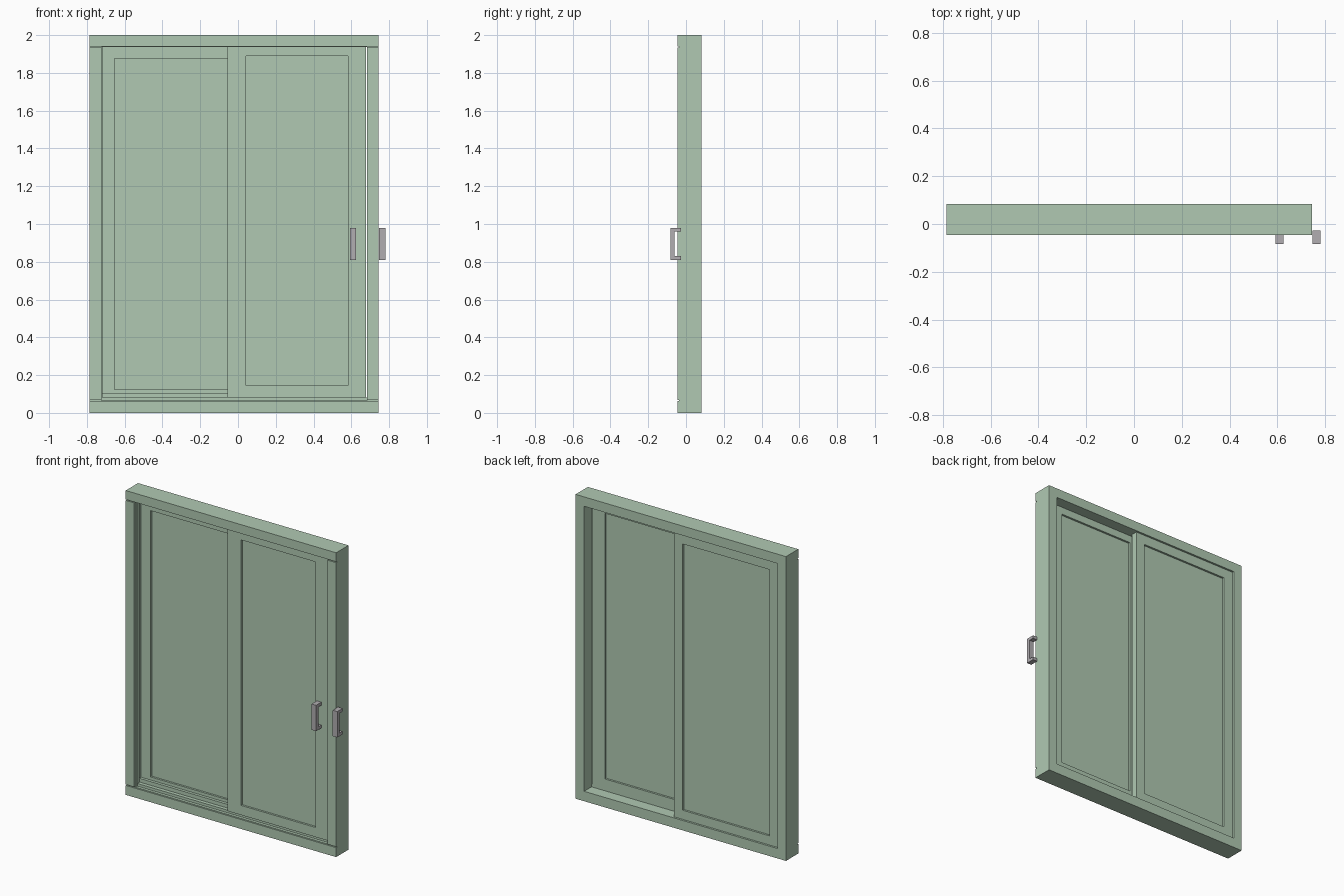
import bpy, bmesh

if "Cube" in bpy.data.objects:
    bpy.data.objects.remove(bpy.data.objects["Cube"])


def material(name, rgb):
    m = bpy.data.materials.new(name)
    m.diffuse_color = (*rgb, 1)
    m.use_nodes = True
    m.node_tree.nodes["Principled BSDF"].inputs["Base Color"].default_value = m.diffuse_color
    return m


GREEN = material("pale green", (0.434, 0.584, 0.448))
GREY = material("handle grey", (0.44, 0.42, 0.44))


def boxes(name, parts, mat):
    """One object from boxes given as (x0, x1, y0, y1, z0, z1)."""
    bm = bmesh.new()
    for x0, x1, y0, y1, z0, z1 in parts:
        r = bmesh.ops.create_cube(bm, size=1)
        for v in r["verts"]:
            v.co.x = x1 if v.co.x > 0 else x0
            v.co.y = y1 if v.co.y > 0 else y0
            v.co.z = z1 if v.co.z > 0 else z0
    me = bpy.data.meshes.new(name)
    bm.to_mesh(me)
    bm.free()
    me.materials.append(mat)
    ob = bpy.data.objects.new(name, me)
    bpy.context.collection.objects.link(ob)
    return ob


# Outer frame: structural ring behind, front trim pieces with narrow grooves
L, R, F, B = -0.785, 0.745, -0.045, 0.083
IL, IR, S, H = -0.723, 0.683, 0.065, 1.938
G, D = 0.006, 0.008        # groove width and depth
boxes("header", [(L, R, F + D, B, H, 2), (L, R, F, F + D, H + G / 2, 2)], GREEN)
boxes("sill", [(L, R, F + D, B, 0, S), (L, R, F, F + D, 0, S - G / 2)], GREEN)
for name, x0, x1 in (("left_jamb", L, IL), ("right_jamb", IR, R)):
    boxes(name, [(x0, x1, F + D, B, S, H),
                 (x0, x1, F, F + D, S + G / 2, H - G / 2)], GREEN)

# Stepped sill tracks and the slim stop beside the fixed panel
boxes("front_track", [(IL, IR, -0.018, 0.006, S, 0.082)], GREEN)
boxes("rear_track", [(IL, -0.04, 0.008, 0.027, S, 0.105)], GREEN)
boxes("left_stop", [(IL, IL + 0.006, -0.025, 0.0, S, H)], GREEN)


def panel(name, outer, inner, y0, y1):
    """Door leaf: four rails around a recessed pane."""
    a0, a1, c0, c1 = outer
    b0, b1, d0, d1 = inner
    boxes(name + "_leaf", [
        (a0, b0, y0, y1, c0, c1), (b1, a1, y0, y1, c0, c1),
        (b0, b1, y0, y1, c0, d0), (b0, b1, y0, y1, d1, c1)], GREEN)
    boxes(name + "_pane", [(b0, b1, y0 + 0.013, y1 - 0.013, d0, d1)], GREEN)


panel("sliding", (-0.055, 0.677, 0.082, H), (0.042, 0.582, 0.145, 1.89), -0.028, 0.01)
panel("fixed", (IL, 0.04, S, H), (-0.655, -0.025, 0.125, 1.875), 0.027, 0.07)


# Pull handles: grip bar with two short legs
def handle(name, x0, x1):
    boxes(name, [(x0, x1, -0.083, -0.06, 0.81, 0.98),
                 (x0, x1, -0.06, -0.027, 0.81, 0.83),
                 (x0, x1, -0.06, -0.027, 0.96, 0.98)], GREY)


handle("panel_handle", 0.593, 0.626)
handle("jamb_handle", 0.747, 0.78)
